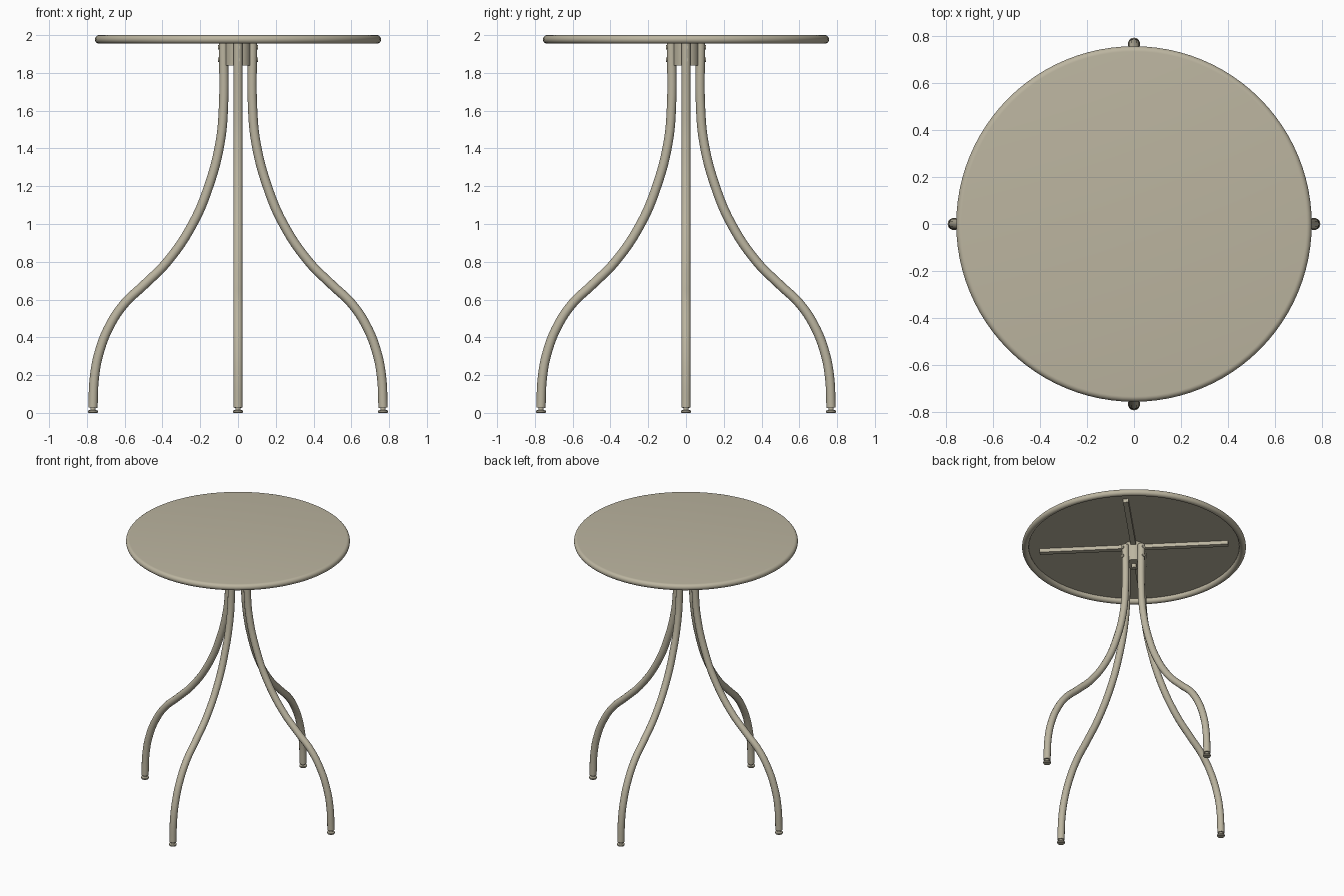
import bpy, bmesh, math
from mathutils import Matrix, Vector

cube = bpy.data.objects.get("Cube")
if cube:
    bpy.data.objects.remove(cube, do_unlink=True)

# Single painted-metal colour
COLOUR = (0.50, 0.46, 0.35, 1.0)
paint = bpy.data.materials.new("warm_grey_paint")
paint.use_nodes = True
paint.diffuse_color = COLOUR
paint.node_tree.nodes["Principled BSDF"].inputs["Base Color"].default_value = COLOUR


def finish(obj, angle=35):
    """Assign the paint and smooth everything but sharp edges."""
    obj.data.materials.clear()
    obj.data.materials.append(paint)
    bpy.ops.object.select_all(action='DESELECT')
    obj.select_set(True)
    bpy.context.view_layer.objects.active = obj
    bpy.ops.object.shade_smooth_by_angle(angle=math.radians(angle))
    return obj


def from_bmesh(name, bm):
    bmesh.ops.recalc_face_normals(bm, faces=bm.faces)
    mesh = bpy.data.meshes.new(name)
    bm.to_mesh(mesh)
    bm.free()
    obj = bpy.data.objects.new(name, mesh)
    bpy.context.collection.objects.link(obj)
    return finish(obj)


def lathe(name, profile, steps=24, matrix=Matrix()):
    """Revolve an (r, z) profile that starts and ends on the axis."""
    bm = bmesh.new()
    verts = [bm.verts.new((r, 0, z)) for r, z in profile]
    edges = [bm.edges.new(pair) for pair in zip(verts, verts[1:])]
    bmesh.ops.spin(bm, geom=verts + edges, cent=(0, 0, 0), axis=(0, 0, 1),
                   angle=math.tau, steps=steps, use_merge=True)
    bmesh.ops.remove_doubles(bm, verts=bm.verts, dist=1e-5)
    bm.transform(matrix)
    return from_bmesh(name, bm)


def turned(name, radius, z0, z1, steps=20, matrix=Matrix()):
    return lathe(name, [(0, z0), (radius, z0), (radius, z1), (0, z1)], steps, matrix)


# Round top: thin sheet with a rolled rim, hollow underneath
TUBE = 0.0225
rim = [(0.735 + TUBE * math.cos(a), 2 - TUBE + TUBE * math.sin(a))
       for a in (math.radians(90 - 15 * i) for i in range(22))]
lathe("table_top", [(0, 2.0)] + rim + [(0.713, 1.985), (0, 1.985)], 96)

# Hub under the top with a central bolt
turned("hub", 0.068, 1.84, 1.985, 32)
turned("hub_bolt", 0.016, 1.81, 1.85, 12)

LEG_PATH = [(0.077, 1.96), (0.077, 1.62), (0.095, 1.43), (0.155, 1.2),
            (0.24, 1.0), (0.375, 0.8), (0.50, 0.675), (0.60, 0.58),
            (0.68, 0.46), (0.735, 0.32), (0.76, 0.19), (0.768, 0.028)]


def leg(name, turn):
    curve = bpy.data.curves.new(name, 'CURVE')
    curve.dimensions = '3D'
    curve.bevel_depth = 0.0245
    curve.bevel_resolution = 4
    curve.resolution_u = 6
    curve.use_fill_caps = True
    spline = curve.splines.new('BEZIER')
    spline.bezier_points.add(len(LEG_PATH) - 1)
    for point, (r, z) in zip(spline.bezier_points, LEG_PATH):
        point.co = turn @ Vector((r, 0, z))
        point.handle_left_type = point.handle_right_type = 'AUTO'
    obj = bpy.data.objects.new(name, curve)
    bpy.context.collection.objects.link(obj)
    bpy.ops.object.select_all(action='DESELECT')
    obj.select_set(True)
    bpy.context.view_layer.objects.active = obj
    bpy.ops.object.convert(target='MESH')
    finish(bpy.context.view_layer.objects.active)


FOOT = [(0, 0), (0.023, 0), (0.026, 0.004), (0.026, 0.012),
        (0.014, 0.016), (0.014, 0.032), (0, 0.032)]

for i, side in enumerate(("left", "back", "right", "front")):
    turn = Matrix.Rotation(i * math.pi / 2, 4, 'Z')
    # Bent tube leg with its levelling foot
    leg(side + "_leg", turn)
    lathe(side + "_foot", FOOT, 20, turn @ Matrix.Translation((0.768, 0, 0)))
    # Screws fixing the leg to the hub
    for label, z in (("upper", 1.935), ("lower", 1.87)):
        place = turn @ Matrix.Translation((0.098, 0, z)) @ Matrix.Rotation(math.pi / 2, 4, 'Y')
        turned(f"{side}_{label}_screw", 0.012, -0.01, 0.007, 12, place)
    # Support rail between neighbouring legs, tucked inside the rim
    diagonal = Matrix.Rotation((i + 0.5) * math.pi / 2, 4, 'Z')
    bm = bmesh.new()
    bmesh.ops.create_cube(bm, size=1, matrix=diagonal @ Matrix.Translation((0.34, 0, 1.9725))
                          @ Matrix.Diagonal((0.60, 0.036, 0.029, 1)))
    from_bmesh(side + "_support_rail", bm)
